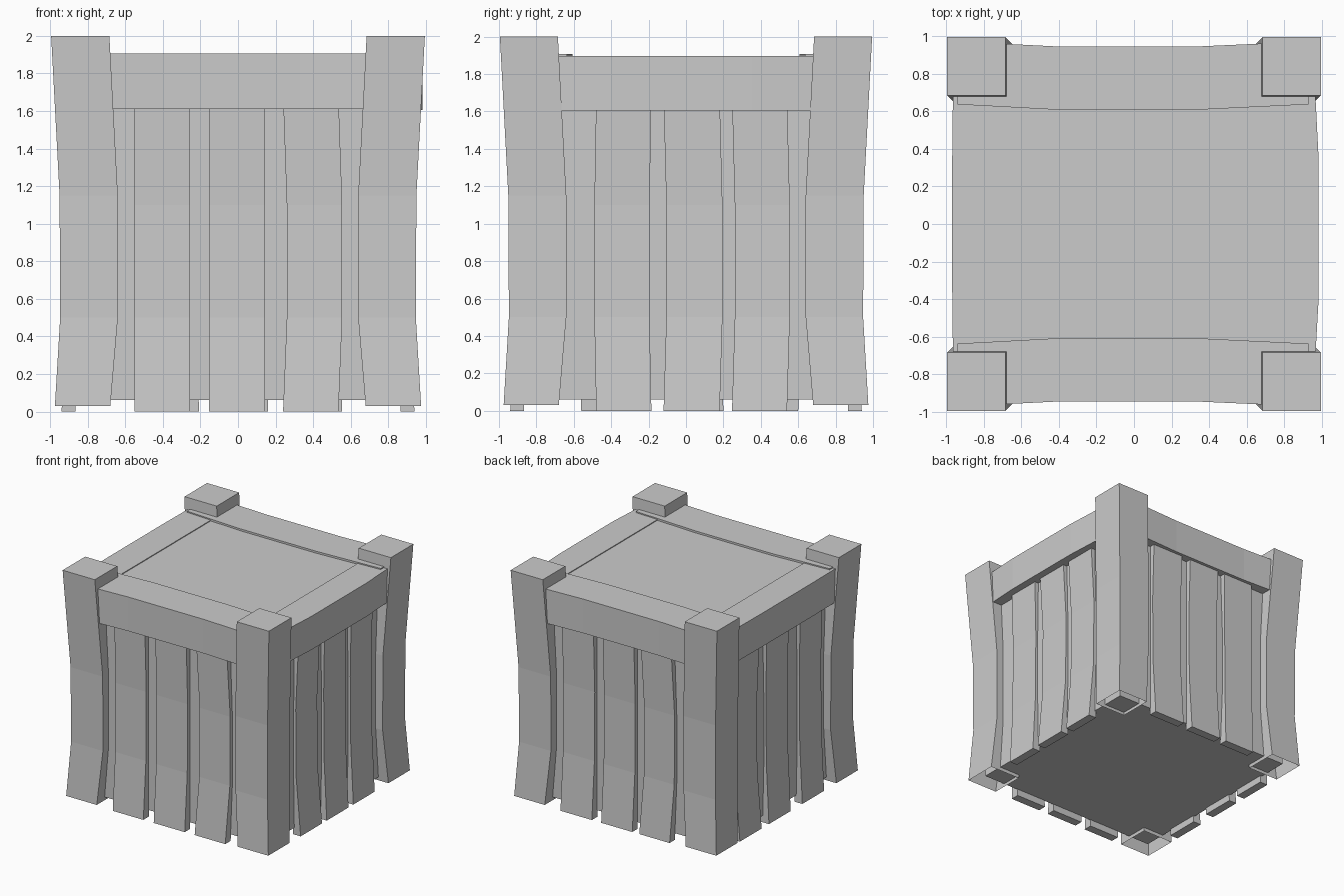
import bpy, bmesh

if "Cube" in bpy.data.objects:
    bpy.data.objects.remove(bpy.data.objects["Cube"])


def loft(name, rings, cap_start=True, cap_end=True):
    """Skin a row of four-cornered rings into one flat-shaded solid."""
    bm = bmesh.new()
    rows = [[bm.verts.new(p) for p in ring] for ring in rings]
    for a, b in zip(rows, rows[1:]):
        for i in range(4):
            j = (i + 1) % 4
            bm.faces.new((a[i], a[j], b[j], b[i]))
    if cap_start:
        bm.faces.new(rows[0][::-1])
    if cap_end:
        bm.faces.new(rows[-1])
    bmesh.ops.recalc_face_normals(bm, faces=bm.faces)
    mesh = bpy.data.meshes.new(name)
    bm.to_mesh(mesh)
    bm.free()
    obj = bpy.data.objects.new(name, mesh)
    bpy.context.collection.objects.link(obj)
    return obj


def flat_ring(x0, x1, y0, y1, z):
    return [(x0, y0, z), (x1, y0, z), (x1, y1, z), (x0, y1, z)]


# Inner box behind the planks
loft("crate_body", [flat_ring(-0.88, 0.88, -0.87, 0.87, z) for z in (0.06, 1.89)])

# Corner posts, bowed inward and open underneath
POST = [(0.03, 0.68, 0.975), (0.5, 0.64, 0.947), (1.15, 0.64, 0.95), (2.0, 0.685, 0.995)]
for sx, side in ((-1, "left"), (1, "right")):
    for sy, end in ((-1, "front"), (1, "back")):
        rings = []
        for z, a, b in POST:
            rings.append(flat_ring(*sorted((sx * a, sx * b)), *sorted((sy * a, sy * b)), z))
        loft(f"{end}_{side}_post", rings, cap_start=False)

# Wall planks: extents along each wall, with sideways bend at mid height
WALLS = {
    "front": [(-0.55, -0.255, 0.0), (-0.155, 0.144, 0.0), (0.24, 0.535, 0.02)],
    "back": [(-0.5, -0.207, -0.02), (-0.14, 0.16, 0.0), (0.25, 0.553, 0.0)],
    "right": [(-0.48, -0.185, -0.01), (-0.12, 0.18, 0.015), (0.246, 0.54, 0.015)],
    "left": [(-0.56, -0.26, -0.015), (-0.1, 0.2, -0.015), (0.3, 0.6, 0.01)],
}
PLANK = [(0.0, 0.94, 0), (0.5, 0.905, 1), (1.1, 0.9, 1), (1.68, 0.92, 0)]
for wall, planks in WALLS.items():
    sign = 1 if wall in ("back", "right") else -1
    for n, (a, b, bend) in enumerate(planks, 1):
        rings = []
        for z, out, k in PLANK:
            along = (a + k * bend, b + k * bend)
            depth = sorted((sign * 0.865, sign * out))
            if wall in ("front", "back"):
                rings.append(flat_ring(*along, *depth, z))
            else:
                rings.append(flat_ring(*depth, *along, z))
        loft(f"{wall}_plank_{n}", rings)

# Top rails: stations along the rail as (position, inner, outer)
FRONT = [(-0.94, 0.637, 0.972), (-0.4, 0.608, 0.945), (0.33, 0.608, 0.945), (0.93, 0.637, 0.972)]
RIGHT = [(-0.9, 0.715, 0.955), (-0.4, 0.715, 0.983), (0.35, 0.715, 0.983), (0.9, 0.715, 0.955)]
LEFT = [(-0.9, 0.70, 0.962), (-0.35, 0.70, 0.968), (0.35, 0.70, 0.968), (0.9, 0.70, 0.962)]
for name, sign, stations in (("front", -1, FRONT), ("back", 1, FRONT)):
    loft(f"{name}_top_rail", [
        [(p, sign * i, 1.61), (p, sign * o, 1.61), (p, sign * o, 1.907), (p, sign * i, 1.907)]
        for p, i, o in stations])
for name, sign, stations in (("right", 1, RIGHT), ("left", -1, LEFT)):
    loft(f"{name}_top_rail", [
        [(sign * i, p, 1.605), (sign * o, p, 1.605), (sign * o, p, 1.897), (sign * i, p, 1.897)]
        for p, i, o in stations])
